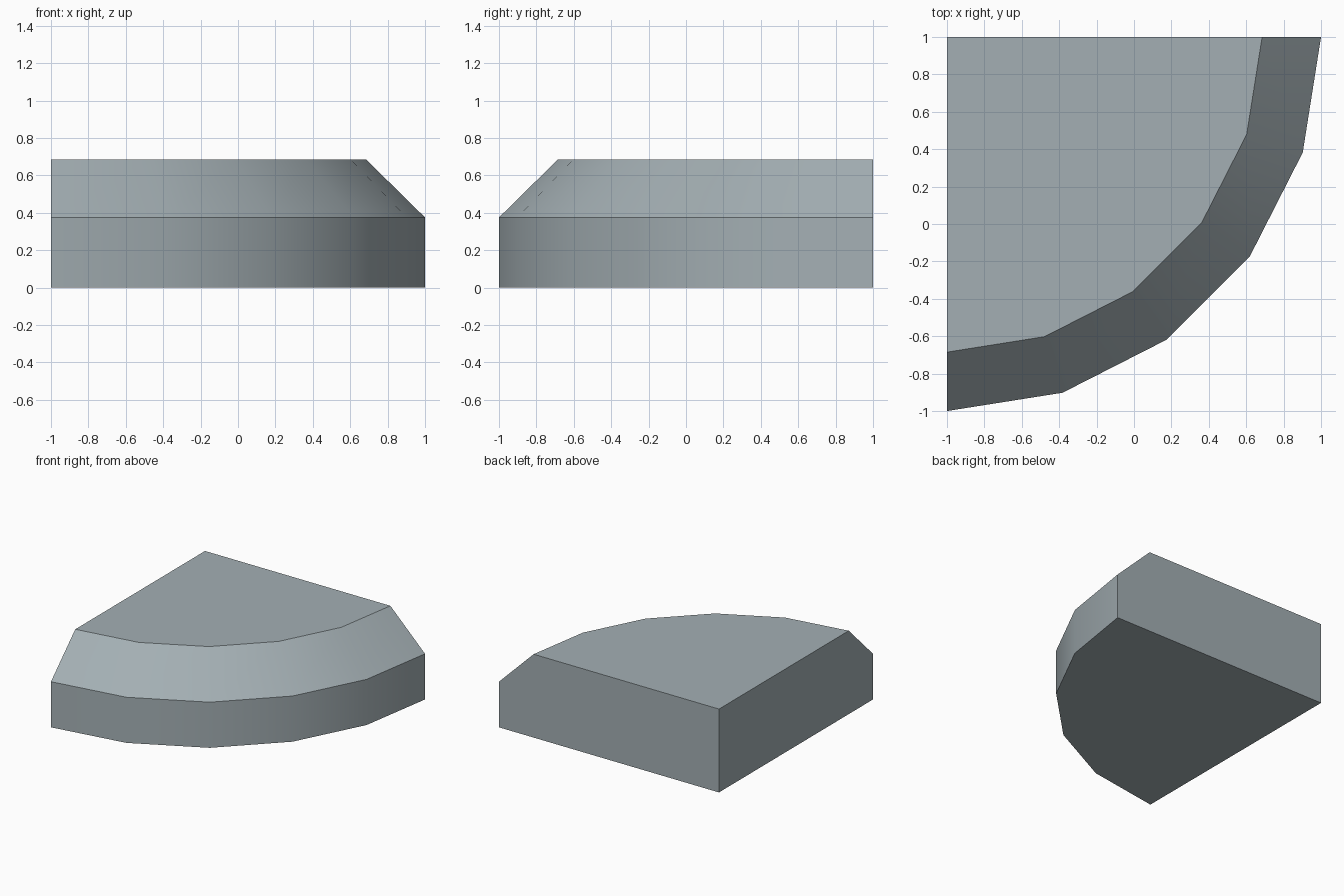
import bpy
import bmesh
from math import cos, sin, pi, radians

cube = bpy.data.objects.get("Cube")
if cube:
    bpy.data.objects.remove(cube, do_unlink=True)

# Stone material
stone = bpy.data.materials.new("blue_grey_stone")
stone.use_nodes = True
colour = (0.37, 0.43, 0.455, 1.0)
stone.diffuse_color = colour
stone.node_tree.nodes["Principled BSDF"].inputs["Base Color"].default_value = colour

SEGMENTS = 5
# Radius and height of each ring: foot, top of wall, inner edge of chamfer
PROFILE = [(2.0, 0.0), (2.0, 0.375), (1.685, 0.685)]


def quarter_ring(bm, radius, z):
    """Arc vertices around the back right corner."""
    angles = [-pi / 2 * (1 - i / SEGMENTS) for i in range(SEGMENTS + 1)]
    return [bm.verts.new((-1 + radius * cos(a), 1 + radius * sin(a), z))
            for a in angles]


bm = bmesh.new()
rings = [quarter_ring(bm, r, z) for r, z in PROFILE]
corner_low = bm.verts.new((-1, 1, PROFILE[0][1]))
corner_high = bm.verts.new((-1, 1, PROFILE[-1][1]))

# Curved wall and chamfer
for low, high in zip(rings, rings[1:]):
    for i in range(SEGMENTS):
        bm.faces.new((low[i], low[i + 1], high[i + 1], high[i]))

# Top, underside and the two straight sides
bm.faces.new([corner_high] + rings[-1])
bm.faces.new([corner_low] + rings[0][::-1])
for end in (0, -1):
    bm.faces.new([corner_low] + [ring[end] for ring in rings] + [corner_high])
bmesh.ops.recalc_face_normals(bm, faces=bm.faces[:])

mesh = bpy.data.meshes.new("rounded_corner_block")
bm.to_mesh(mesh)
bm.free()
mesh.materials.append(stone)
block = bpy.data.objects.new("rounded_corner_block", mesh)
bpy.context.collection.objects.link(block)

# Smooth around the curve, crisp between the bands
bpy.ops.object.select_all(action="DESELECT")
block.select_set(True)
bpy.context.view_layer.objects.active = block
bpy.ops.object.shade_smooth_by_angle(angle=radians(30))
